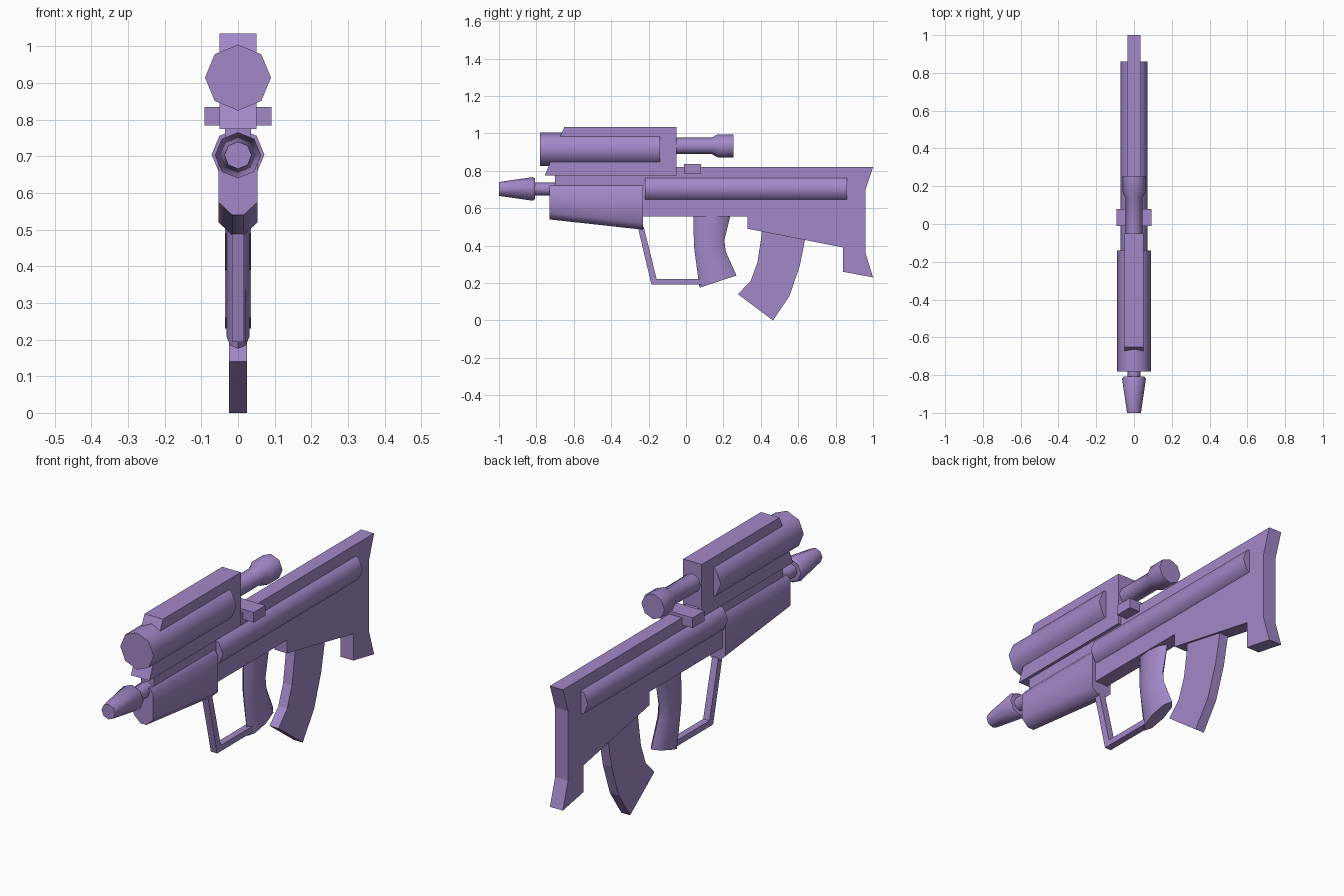
import bpy, bmesh
from math import sin, cos, pi, radians

if "Cube" in bpy.data.objects:
    bpy.data.objects.remove(bpy.data.objects["Cube"])


def loft(name, rings, smooth=None):
    """Skin a row of equal-sized rings and cap both ends."""
    bm = bmesh.new()
    loops = [[bm.verts.new(p) for p in ring] for ring in rings]
    n = len(loops[0])
    for a, b in zip(loops, loops[1:]):
        for i in range(n):
            j = (i + 1) % n
            bm.faces.new((a[i], a[j], b[j], b[i]))
    bm.faces.new(loops[0])
    bm.faces.new(loops[-1])
    bmesh.ops.recalc_face_normals(bm, faces=bm.faces)
    mesh = bpy.data.meshes.new(name)
    bm.to_mesh(mesh)
    bm.free()
    obj = bpy.data.objects.new(name, mesh)
    bpy.context.collection.objects.link(obj)
    obj.color = (0.5, 0.4, 0.7, 1)
    mesh.materials.append(purple)
    if smooth:
        bpy.ops.object.select_all(action='DESELECT')
        obj.select_set(True)
        bpy.context.view_layer.objects.active = obj
        bpy.ops.object.shade_smooth_by_angle(angle=radians(smooth))
    return obj


def prism(name, profile, half):
    """Side profile of (y, z) points given a thickness in x."""
    return loft(name, [[(x, y, z) for y, z in profile] for x in (-half, half)])


def tube(name, z, stations, sides=8):
    """Octagonal tube along y from (y, radius) stations."""
    angles = [2 * pi * i / sides for i in range(sides)]
    return loft(name, [[(r * cos(a), y, z + r * sin(a)) for a in angles]
                       for y, r in stations], 50)


purple = bpy.data.materials.new("purple")
purple.diffuse_color = (0.36, 0.25, 0.58, 1)
purple.use_nodes = True
purple.node_tree.nodes["Principled BSDF"].inputs["Base Color"].default_value = purple.diffuse_color

# Receiver and shoulder stock
prism("receiver_stock", [
    (-0.70, 0.82), (1.0, 0.82), (0.96, 0.70), (0.96, 0.36), (1.0, 0.23),
    (0.84, 0.26), (0.84, 0.39), (0.33, 0.49), (0.33, 0.555), (-0.24, 0.555),
    (-0.24, 0.65), (-0.70, 0.65)], 0.035)
tube("side_bulge", 0.705, [(-0.22, 0.072), (0.86, 0.072)])

# Handguard: chamfered section that deepens toward the rear
def guard_ring(y, drop):
    half = [(0.035, 0.722), (0.053, 0.70), (0.053, 0.575 - drop), (0.016, 0.54 - drop)]
    return [(x, y, z) for x, z in half] + [(-x, y, z) for x, z in reversed(half)]

loft("handguard", [guard_ring(-0.73, 0), guard_ring(-0.23, 0.055)], 50)

# Barrel and flared muzzle
tube("barrel", 0.703, [(-0.84, 0.034), (-0.66, 0.034)])
tube("muzzle", 0.703, [(-1.0, 0.037), (-0.82, 0.063), (-0.808, 0.055)])

# Scope housing, objective tube and eyepiece
prism("scope_housing", [
    (-0.05, 0.775), (-0.05, 1.035), (-0.65, 1.035), (-0.672, 0.985),
    (-0.73, 0.835), (-0.755, 0.775)], 0.05)
tube("scope_tube", 0.915, [(-0.78, 0.09), (-0.14, 0.09)])
tube("eyepiece", 0.933, [(-0.07, 0.044), (0.138, 0.044), (0.17, 0.062), (0.255, 0.062)])

# Cross block on the top rail
prism("cross_block", [(-0.01, 0.785), (0.08, 0.785), (0.08, 0.835), (-0.01, 0.835)], 0.092)

# Pistol grip: rounded sections between front and rear edge points
grip = []
for (y0, z0), (y1, z1) in [((0.04, 0.57), (0.24, 0.57)), ((0.042, 0.40), (0.205, 0.43)),
                           ((0.05, 0.34), (0.212, 0.37)), ((0.072, 0.175), (0.27, 0.24))]:
    ring = []
    for i in range(8):
        a = 2 * pi * i / 8
        t = 0.5 - 0.5 * cos(a)
        ring.append((0.031 * sin(a), y0 + (y1 - y0) * t, z0 + (z1 - z0) * t))
    grip.append(ring)
loft("pistol_grip", grip, 50)

# Trigger guard
prism("trigger_guard", [
    (-0.258, 0.50), (-0.185, 0.193), (0.09, 0.193), (0.09, 0.222),
    (-0.157, 0.222), (-0.226, 0.50)], 0.017)

# Curved magazine
prism("magazine", [
    (0.41, 0.52), (0.402, 0.44), (0.382, 0.31), (0.345, 0.21), (0.278, 0.14),
    (0.465, 0.0), (0.553, 0.13), (0.608, 0.29), (0.64, 0.45)], 0.024)
